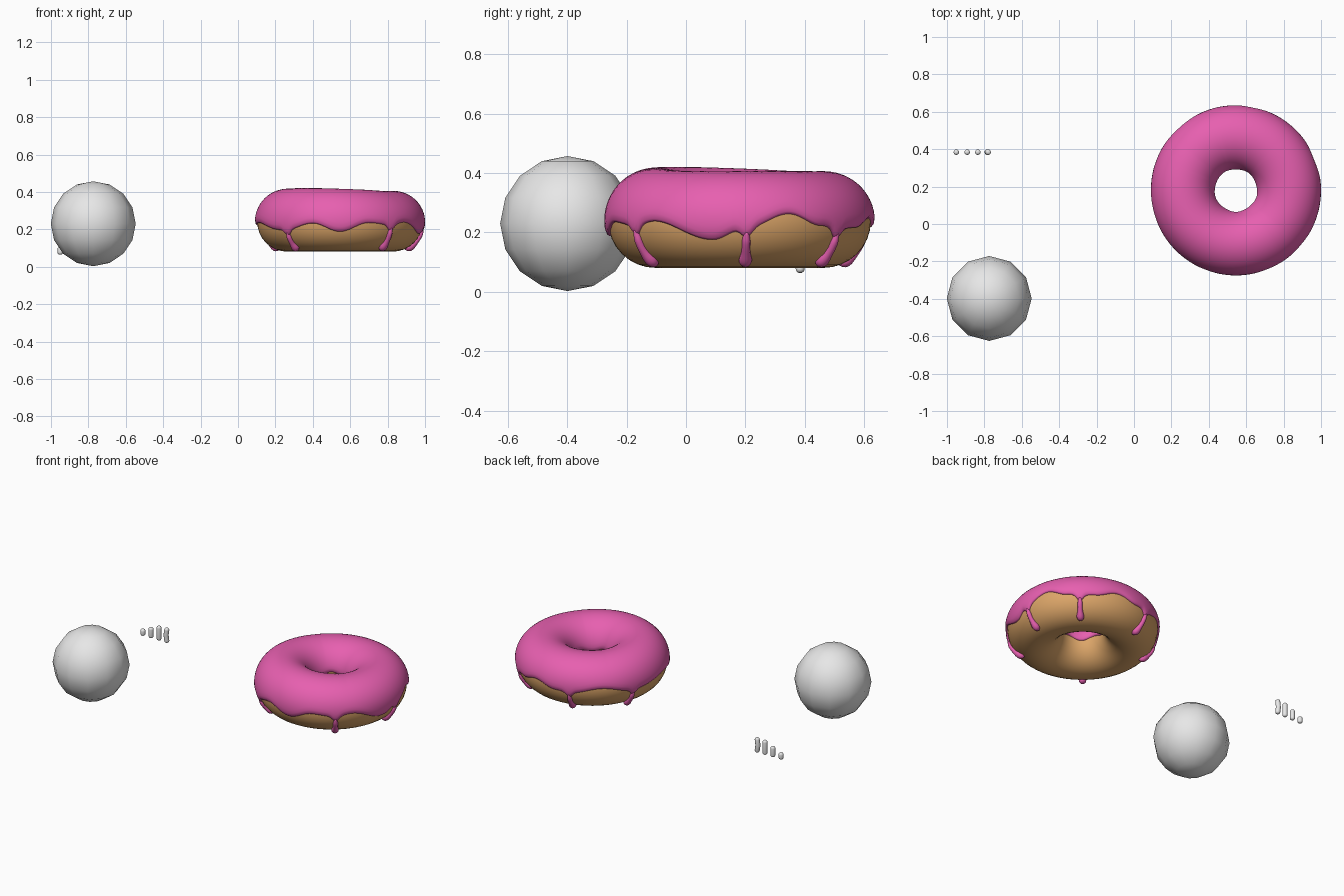
import bpy, math
from math import sin, cos, pi, radians
from mathutils import Vector

if "Cube" in bpy.data.objects:
    bpy.data.objects.remove(bpy.data.objects["Cube"])

CX, CY, CZ = 0.545, 0.18, 0.24      # donut centre
R, DOUGH_R = 0.283, 0.159           # ring and tube radius
THICK = 0.013                       # icing thickness


def material(name, rgb):
    m = bpy.data.materials.new(name)
    m.diffuse_color = (*rgb, 1)
    m.use_nodes = True
    m.node_tree.nodes["Principled BSDF"].inputs["Base Color"].default_value = m.diffuse_color
    return m


PINK = material("pink icing", (0.83, 0.12, 0.45))
TAN = material("baked dough", (0.72, 0.38, 0.14))
GREY = material("plain grey", (0.8, 0.8, 0.8))


def mesh_object(name, verts, faces, mat):
    me = bpy.data.meshes.new(name)
    me.from_pydata(verts, [], faces)
    me.materials.append(mat)
    me.polygons.foreach_set("use_smooth", [True] * len(me.polygons))
    me.update()
    ob = bpy.data.objects.new(name, me)
    bpy.context.collection.objects.link(ob)
    return ob


def donut_point(theta, phi, offset=0.0):
    """Point on the slightly uneven dough ring, pushed outward by offset."""
    r = DOUGH_R + offset
    z = r * sin(phi)
    if z > 0:
        z *= 0.965 + 0.085 * max(0, cos(theta - radians(230)))
    rad = R + r * cos(phi)
    return Vector((CX + rad * cos(theta), CY + rad * sin(theta), CZ + z))


def ring_grid(nu, nv, func, close_v):
    verts = [func(i, j) for i in range(nu) for j in range(nv)]
    faces = []
    for i in range(nu):
        k = (i + 1) % nu
        for j in range(nv if close_v else nv - 1):
            l = (j + 1) % nv
            faces.append((i * nv + j, k * nv + j, k * nv + l, i * nv + l))
    return verts, faces


def sweep(name, path, radii, side, mat, seg=12):
    """Round tube along a path that lies in the plane normal to side."""
    verts, faces, n = [], [], len(path)
    for i, p in enumerate(path):
        t = (path[min(i + 1, n - 1)] - path[max(i - 1, 0)]).normalized()
        up = side.cross(t)
        for k in range(seg):
            a = 2 * pi * k / seg
            verts.append(p + radii[i] * (cos(a) * side + sin(a) * up))
    for i in range(n - 1):
        for k in range(seg):
            l = (k + 1) % seg
            faces.append((i * seg + k, i * seg + l, (i + 1) * seg + l, (i + 1) * seg + k))
    faces.append(tuple(reversed(range(seg))))
    faces.append(tuple((n - 1) * seg + k for k in range(seg)))
    return mesh_object(name, verts, faces, mat)


# Dough ring
NU, NV = 72, 32
mesh_object("dough", *ring_grid(NU, NV, lambda i, j: donut_point(
    2 * pi * i / NU, 2 * pi * j / NV), True), TAN)

# Wavy outer icing edge: (angle, height)
EDGE = [(3, .215), (22, .265), (38, .222), (48, .21), (60, .215), (78, .25),
        (95, .218), (107, .215), (132, .25), (158, .21), (195, .235), (224, .195),
        (230, .195), (251, .232), (270, .185), (290, .235), (308, .222),
        (320, .238), (348, .172), (363, .215)]
DRIPS = [3, 48, 107, 158, 230, 308]


def edge_phi(deg):
    d = (deg - 3) % 360 + 3
    for (a, za), (b, zb) in zip(EDGE, EDGE[1:]):
        if a <= d <= b:
            s = (1 - cos(pi * (d - a) / (b - a))) / 2
            z = za + (zb - za) * s
            break
    for c in DRIPS:                      # small flare above each drip
        w = (deg - c + 180) % 360 - 180
        z -= 0.035 * math.exp(-(w / 3.2) ** 2)
    return math.asin((z - CZ) / (DOUGH_R + THICK))


# Icing shell with rounded lips
LIP = [(0.0, -0.004), (0.0, 0.004), (0.015, 0.010), (0.05, THICK)]
ROWS = LIP + [(0.05 + 0.9 * k / 24, THICK) for k in range(1, 24)] + \
    [(1 - s, o) for s, o in reversed(LIP)]
NI = 240


def icing_point(i, j):
    deg = 360 * i / NI
    lo = edge_phi(deg)
    hi = pi + 0.06 * sin(radians(5 * deg))
    s, o = ROWS[j]
    return donut_point(radians(deg), lo + (hi - lo) * s, o)


mesh_object("icing", *ring_grid(NI, len(ROWS), icing_point, False), PINK)

# Icing drips with a bulb at the end
for n, deg in enumerate(DRIPS):
    th = radians(deg)
    start, end = edge_phi(deg) + 0.12, radians(-66)
    path, radii = [], []
    for k in range(19):
        s = k / 18
        path.append(donut_point(th, start + (end - start) * s, 0.003))
        r = 0.014 + 0.008 * math.exp(-((s - 0.8) / 0.2) ** 2)
        if s > 0.82:
            r *= math.sqrt(max(0.02, 1 - ((s - 0.82) / 0.18) ** 2))
        radii.append(r * (0.6 + 0.4 * min(1, s / 0.2)))
    sweep(f"icing_drip_{n + 1}", path, radii, Vector((-sin(th), cos(th), 0)), PINK)

# Sprinkles: three straight ones and a bent one
for n, (x, h, bend) in enumerate([(-.95, .042, 0), (-.892, .068, 0),
                                  (-.835, .092, 0), (-.781, .094, .007)]):
    r = 0.015
    levels = [(0, .45), (.003, .75), (.008, .95), (.013, 1), (h * .5, 1),
              (h - .013, 1), (h - .008, .95), (h - .003, .75), (h, .45)]
    path = [Vector((x + bend * (abs(z / h - .5) * 2 - .5), 0.384, 0.065 + z)) for z, _ in levels]
    sweep(f"sprinkle_{n + 1}", path, [r * f for _, f in levels], Vector((0, 1, 0)), GREY)

# Ball
bpy.ops.mesh.primitive_uv_sphere_add(segments=12, ring_count=8, radius=0.227,
                                     location=(-0.774, -0.398, 0.23))
ball = bpy.context.object
ball.name = "ball"
ball.data.materials.append(GREY)
bpy.ops.object.shade_smooth()
